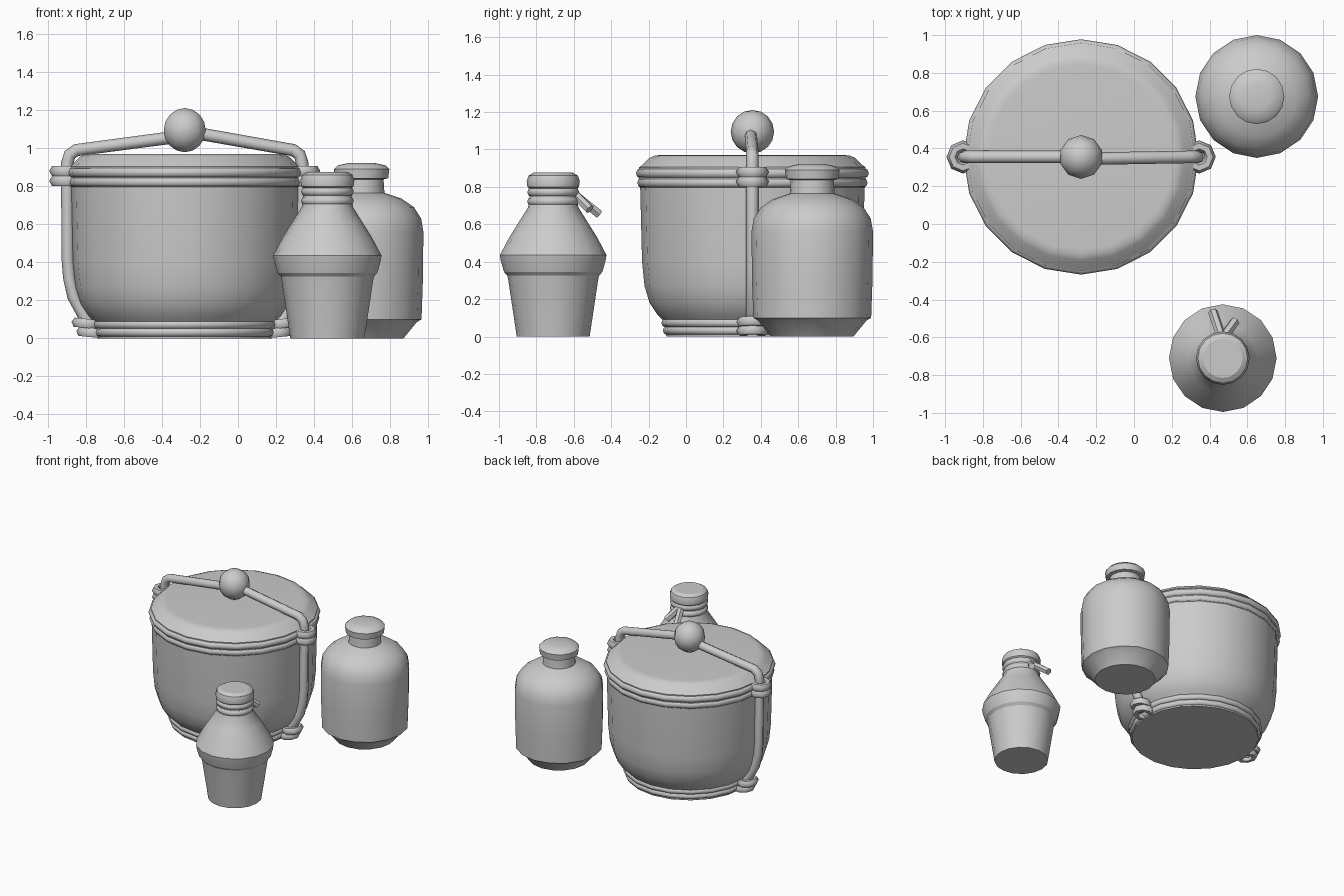
import bpy, bmesh, math
from mathutils import Vector, Matrix

if "Cube" in bpy.data.objects:
    bpy.data.objects.remove(bpy.data.objects["Cube"])


def finish(name, bm, angle=40):
    bmesh.ops.recalc_face_normals(bm, faces=bm.faces)
    me = bpy.data.meshes.new(name)
    bm.to_mesh(me)
    bm.free()
    ob = bpy.data.objects.new(name, me)
    bpy.context.collection.objects.link(ob)
    bpy.ops.object.select_all(action='DESELECT')
    bpy.context.view_layer.objects.active = ob
    ob.select_set(True)
    bpy.ops.object.shade_smooth_by_angle(angle=math.radians(angle))
    return ob


def lathe(name, profile, sides, x, y, angle=35, phase=0.0):
    """Turn (radius, z) points around a vertical axis and cap both ends."""
    bm = bmesh.new()
    rings = [[bm.verts.new((x + r * math.cos(phase + 2 * math.pi * i / sides),
                            y + r * math.sin(phase + 2 * math.pi * i / sides), z))
              for i in range(sides)] for r, z in profile]
    for a, b in zip(rings, rings[1:]):
        for i in range(sides):
            j = (i + 1) % sides
            bm.faces.new((a[i], a[j], b[j], b[i]))
    bm.faces.new(rings[0][::-1])
    bm.faces.new(rings[-1])
    return finish(name, bm, angle)


def tube(name, points, radius, sides=8):
    """Sweep a round section along a bent path."""
    pts = [Vector(p) for p in points]
    bm = bmesh.new()
    rings = []
    for i, p in enumerate(pts):
        t0 = (p - pts[max(i - 1, 0)]).normalized()
        t1 = (pts[min(i + 1, len(pts) - 1)] - p).normalized()
        t = (t0 + t1).normalized()
        u = Vector((0, 1, 0)) if abs(t.y) < 0.7 else Vector((1, 0, 0))
        u = (u - t * u.dot(t)).normalized()
        v = t.cross(u)
        rings.append([bm.verts.new(p + radius * (u * math.cos(a) + v * math.sin(a)))
                      for a in (2 * math.pi * k / sides for k in range(sides))])
    for a, b in zip(rings, rings[1:]):
        for k in range(sides):
            j = (k + 1) % sides
            bm.faces.new((a[k], a[j], b[j], b[k]))
    bm.faces.new(rings[0])
    bm.faces.new(rings[-1])
    return finish(name, bm, 50)


def ring(name, loc, major, minor, sides=20, section=8, tilt=0.0):
    bm = bmesh.new()
    m = Matrix.Translation(loc) @ Matrix.Rotation(tilt, 4, 'Y')
    grid = []
    for i in range(sides):
        a = 2 * math.pi * i / sides
        row = []
        for k in range(section):
            b = 2 * math.pi * k / section
            r = major + minor * math.cos(b)
            row.append(bm.verts.new(m @ Vector((r * math.cos(a), r * math.sin(a), minor * math.sin(b)))))
        grid.append(row)
    for i in range(sides):
        for k in range(section):
            n, l = (i + 1) % sides, (k + 1) % section
            bm.faces.new((grid[i][k], grid[n][k], grid[n][l], grid[i][l]))
    return finish(name, bm, 60)


# Large pot with lid
PX, PY = -0.28, 0.355
lathe("pot_body", [(0.46, 0), (0.47, 0.08), (0.51, 0.12), (0.55, 0.18), (0.577, 0.27),
                   (0.59, 0.40), (0.60, 0.80)], 20, PX, PY)
lathe("pot_lid", [(0.59, 0.79), (0.605, 0.80), (0.605, 0.905), (0.59, 0.915),
                  (0.55, 0.955), (0.52, 0.968), (0.49, 0.97)], 20, PX, PY)
for z, r in ((0.822, 0.588), (0.873, 0.595)):
    ring("pot_rim_rope", (PX, PY, z), r, 0.028)
for z, r in ((0.032, 0.455), (0.073, 0.463)):
    ring("pot_base_rope", (PX, PY, z), r, 0.024)

# Carrying rope with knots, down both sides of the pot
for s in (-1, 1):
    top_z = 1.065 if s < 0 else 1.09
    side = [(0.48, 0.04), (0.53, 0.12), (0.585, 0.22), (0.607, 0.32), (0.615, 0.42),
            (0.618, 0.92), (0.605, 0.965), (0.57, 0.99)]
    path = [(PX + s * d, PY, z) for d, z in side] + [(PX, PY - 0.01 * (s > 0), top_z)]
    tube("carry_rope", path, 0.033)
    for z in (0.828, 0.880):
        ring("upper_knot", (PX + s * 0.625, PY, z), 0.058, 0.03, 8, 6)
    for z, d in ((0.03, 0.485), (0.078, 0.51)):
        ring("lower_knot", (PX + s * d, PY, z), 0.058, 0.028, 8, 6, -s * 0.1)

# Ball on top of the carrying rope
bm = bmesh.new()
bmesh.ops.create_uvsphere(bm, u_segments=10, v_segments=8, radius=0.116,
                          matrix=Matrix.Translation((PX, PY, 1.095)))
finish("handle_ball", bm, 60)

# Tall round bottle
lathe("round_bottle", [(0.22, 0), (0.29, 0.085), (0.315, 0.10), (0.322, 0.30), (0.325, 0.56),
                       (0.313, 0.63), (0.275, 0.69), (0.21, 0.735), (0.12, 0.765), (0.115, 0.84)],
      16, 0.65, 0.675, 35)
lathe("round_bottle_stopper", [(0.11, 0.835), (0.14, 0.842), (0.146, 0.89), (0.125, 0.91),
                               (0.07, 0.922)], 16, 0.65, 0.675, 40)

# Small waisted bottle
GX, GY = 0.47, -0.71
lathe("small_bottle", [(0.195, 0), (0.24, 0.30), (0.245, 0.325), (0.263, 0.345), (0.28, 0.405),
                       (0.285, 0.435), (0.235, 0.53), (0.185, 0.61), (0.135, 0.69), (0.12, 0.80)],
      16, GX, GY, 25)
lathe("small_bottle_cap", [(0.12, 0.785), (0.138, 0.80), (0.142, 0.83), (0.132, 0.86),
                           (0.105, 0.876)], 16, GX, GY, 30)
for z in (0.722, 0.772):
    ring("neck_rope", (GX, GY, z), 0.113, 0.026, 16)
for a, b in (((0.46, -0.59, 0.755), (0.418, -0.465, 0.655)),
             ((0.48, -0.59, 0.755), (0.535, -0.515, 0.68))):
    tube("neck_rope_end", [a, b], 0.026, 6)
